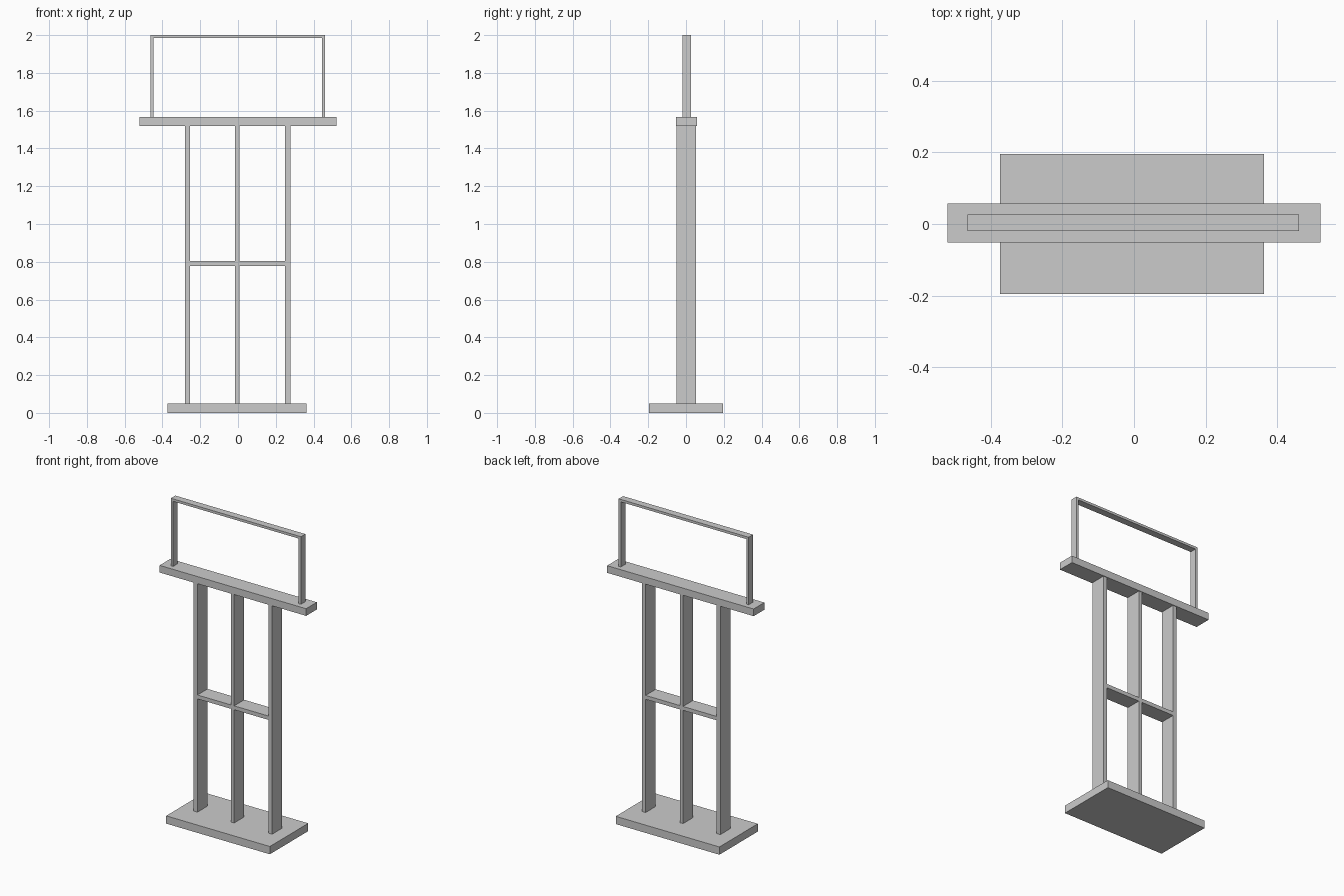
import bpy
import bmesh
from mathutils import Matrix, Vector

if "Cube" in bpy.data.objects:
    bpy.data.objects.remove(bpy.data.objects["Cube"])


def box(name, x, y, z):
    """Box spanning the (min, max) pairs on each axis."""
    lo, hi = Vector((x[0], y[0], z[0])), Vector((x[1], y[1], z[1]))
    bm = bmesh.new()
    bmesh.ops.create_cube(bm, size=1, matrix=Matrix.Diagonal((*(hi - lo), 1)))
    mesh = bpy.data.meshes.new(name)
    bm.to_mesh(mesh)
    bm.free()
    obj = bpy.data.objects.new(name, mesh)
    obj.location = (lo + hi) / 2
    bpy.context.collection.objects.link(obj)
    return obj


BASE_TOP, SHELF_BOTTOM, SHELF_TOP, TOP = 0.05, 1.52, 1.566, 2.0
POST_Y = (-0.049, 0.053)
FRAME_Y = (-0.019, 0.026)

# Base plate and top shelf
box("base", (-0.374, 0.363), (-0.195, 0.195), (0, BASE_TOP))
box("shelf", (-0.521, 0.521), (-0.052, 0.057), (SHELF_BOTTOM, SHELF_TOP))

# Three flat posts between base and shelf
posts = {"left": (-0.281, -0.254), "middle": (-0.016, 0.007), "right": (0.25, 0.277)}
for side, x in posts.items():
    box(f"{side}_post", x, POST_Y, (BASE_TOP, SHELF_BOTTOM))

# Crossbars bridging neighbouring posts
for a, b in (("left", "middle"), ("middle", "right")):
    box(f"{a}_{b}_crossbar", (posts[a][1], posts[b][0]), POST_Y, (0.778, 0.803))

# Open sign frame on the shelf
X0, X1, T = -0.464, 0.461, 0.016
box("left_frame_upright", (X0, X0 + T), FRAME_Y, (SHELF_TOP, TOP - T))
box("right_frame_upright", (X1 - T, X1), FRAME_Y, (SHELF_TOP, TOP - T))
box("frame_top_bar", (X0, X1), FRAME_Y, (TOP - T, TOP))
